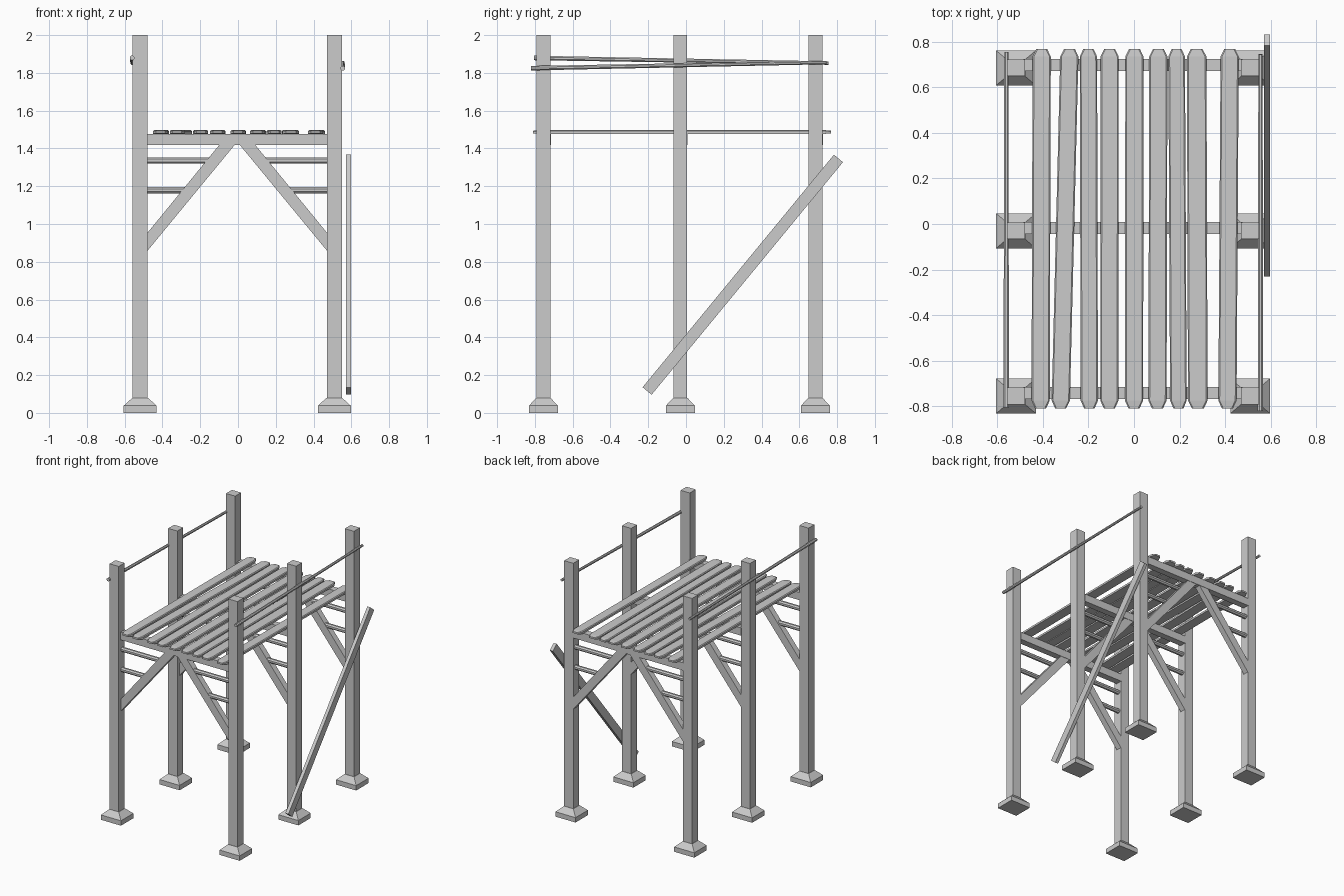
import bpy, bmesh
from math import pi
from mathutils import Vector, Matrix

if "Cube" in bpy.data.objects:
    bpy.data.objects.remove(bpy.data.objects["Cube"])

CX = -0.004                    # symmetry line of the frame
ROWS = (-0.755, -0.03, 0.685)  # post rows along y


def finish(name, bm):
    bmesh.ops.recalc_face_normals(bm, faces=bm.faces[:])
    mesh = bpy.data.meshes.new(name)
    bm.to_mesh(mesh)
    bm.free()
    ob = bpy.data.objects.new(name, mesh)
    bpy.context.collection.objects.link(ob)
    return ob


def loft(name, rings):
    """Skin closed point rings into a capped solid."""
    bm = bmesh.new()
    vs = [[bm.verts.new(p) for p in r] for r in rings]
    n = len(vs[0])
    for a, b in zip(vs, vs[1:]):
        for i in range(n):
            bm.faces.new((a[i], a[(i + 1) % n], b[(i + 1) % n], b[i]))
    bm.faces.new(vs[0])
    bm.faces.new(vs[-1])
    return finish(name, bm)


def rect(x, y, z, w, d):
    return [(x + sx * w / 2, y + sy * d / 2, z)
            for sx, sy in ((-1, -1), (1, -1), (1, 1), (-1, 1))]


def box(name, c, size):
    x, y, z = c
    w, d, h = size
    return loft(name, [rect(x, y, z - h / 2, w, d), rect(x, y, z + h / 2, w, d)])


def pole(name, a, b, r1, r2, sides=8):
    a, b = Vector(a), Vector(b)
    bm = bmesh.new()
    rot = (b - a).to_track_quat('Z', 'Y').to_matrix().to_4x4()
    bmesh.ops.create_cone(bm, cap_ends=True, segments=sides, radius1=r1, radius2=r2,
                          depth=(b - a).length,
                          matrix=Matrix.Translation((a + b) / 2) @ rot
                          @ Matrix.Rotation(pi / sides, 4, 'Z'))
    return finish(name, bm)


for row, y in zip(("front", "middle", "back"), ROWS):
    yb = y + 0.013
    # cross beam under the deck
    box(f"{row}_beam", (CX, yb, 1.447), (0.96, 0.052, 0.06))
    for side, s in (("left", -1), ("right", 1)):
        x = CX + s * 0.514
        # post and flared foot
        box(f"{row}_{side}_post", (x, y, 1.03), (0.079, 0.073, 1.94))
        loft(f"{row}_{side}_foot", [rect(x, y, 0, 0.174, 0.153),
                                    rect(x, y, 0.038, 0.174, 0.153),
                                    rect(x, y, 0.08, 0.082, 0.075)])
        # diagonal strut
        prof = [(0.478, 0.855), (0.478, 0.95), (0.086, 1.43), (0.004, 1.43)]
        loft(f"{row}_{side}_strut",
             [[(CX + s * px, yb + dy, pz) for px, pz in prof] for dy in (-0.023, 0.023)])
        # short rungs from post to strut
        for i, (z, xe) in enumerate(((1.336, 0.13), (1.178, 0.26))):
            pole(f"{row}_{side}_rung_{i + 1}", (CX + s * 0.48, y + 0.008, z),
                 (CX + s * xe, y + 0.008, z), 0.018, 0.018)

# deck planks: x at front, x at back, width
planks = ((-0.41, -0.405, 0.08), (-0.322, -0.283, 0.08), (-0.196, -0.2, 0.076),
          (-0.108, -0.107, 0.08), (0.0, 0.002, 0.08), (0.103, 0.107, 0.08),
          (0.195, 0.187, 0.073), (0.28, 0.275, 0.086), (0.41, 0.42, 0.08))
for i, (xf, xb, w) in enumerate(planks):
    rings = []
    for y, k, h in ((-0.81, 0.6, 0.013), (-0.775, 1, 0.02), (0.735, 1, 0.02), (0.768, 0.6, 0.013)):
        x = xf + (xb - xf) * (y + 0.81) / 1.578
        hw = w * k / 2
        z = 1.487
        rings.append([(x - hw, y, z - h / 2), (x + hw, y, z - h / 2),
                      (x + hw, y, z + h / 4), (x + hw - 0.006, y, z + h / 2),
                      (x - hw + 0.006, y, z + h / 2), (x - hw, y, z + h / 4)])
    loft(f"deck_plank_{i + 1}", rings)

# hand rails, slightly sloped and tapered
pole("left_rail", (-0.561, -0.805, 1.879), (-0.56, 0.755, 1.852), 0.013, 0.01)
pole("right_rail", (0.555, -0.82, 1.825), (0.555, 0.745, 1.855), 0.013, 0.01)

# loose diagonal brace on the right side
a, b = Vector((0, -0.206, 0.116)), Vector((0, 0.807, 1.347))
side = (b - a).normalized().cross(Vector((1, 0, 0))) * 0.031
loft("right_side_brace", [[Vector((x, 0, 0)) + p for p in (a - side, a + side, b + side, b - side)]
                          for x in (0.571, 0.597)])
